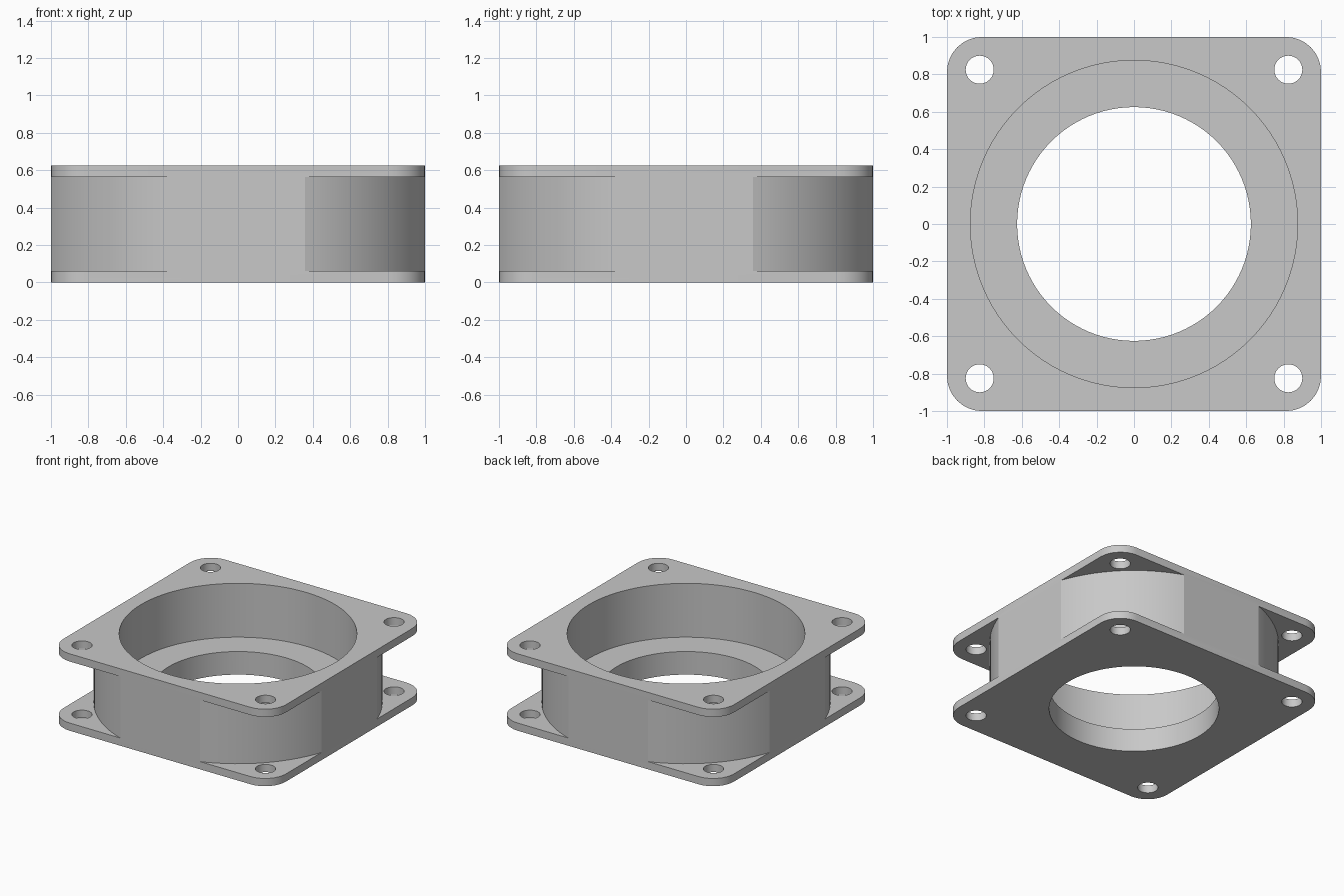
import bpy
import bmesh
from math import cos, sin, pi

if "Cube" in bpy.data.objects:
    bpy.data.objects.remove(bpy.data.objects["Cube"], do_unlink=True)

UNIT = 1 / 16            # design step
HEIGHT = 10 * UNIT
PLATE = UNIT             # flange thickness
CORNER = 3 * UNIT        # flange corner radius
HOLE_POS = 0.825

grey = bpy.data.materials.new("light grey")
grey.use_nodes = True
colour = (0.58, 0.58, 0.58, 1)
grey.diffuse_color = colour
grey.node_tree.nodes["Principled BSDF"].inputs["Base Color"].default_value = colour


def circle(radius, steps, cx=0, cy=0):
    return [(cx + radius * cos(2 * pi * i / steps),
             cy + radius * sin(2 * pi * i / steps)) for i in range(steps)]


def rounded_square(half, radius, steps):
    points = []
    for quarter, (sx, sy) in enumerate([(1, 1), (-1, 1), (-1, -1), (1, -1)]):
        for i in range(steps + 1):
            a = pi / 2 * (quarter + i / steps)
            points.append((sx * (half - radius) + radius * cos(a),
                           sy * (half - radius) + radius * sin(a)))
    return points


def make_object(name, bm):
    bmesh.ops.recalc_face_normals(bm, faces=bm.faces)
    mesh = bpy.data.meshes.new(name)
    bm.to_mesh(mesh)
    bm.free()
    mesh.materials.append(grey)
    obj = bpy.data.objects.new(name, mesh)
    bpy.context.collection.objects.link(obj)
    return obj


def prism(name, outline, z0, z1):
    bm = bmesh.new()
    low = [bm.verts.new((x, y, z0)) for x, y in outline]
    high = [bm.verts.new((x, y, z1)) for x, y in outline]
    bm.faces.new(low)
    bm.faces.new(high)
    for i in range(len(outline)):
        j = (i + 1) % len(outline)
        bm.faces.new((low[i], low[j], high[j], high[i]))
    return make_object(name, bm)


def ring(name, inner, outer, z0, z1, steps):
    bm = bmesh.new()
    loops = [[bm.verts.new((x, y, z)) for x, y in circle(r, steps)]
             for r, z in ((inner, z0), (outer, z0), (outer, z1), (inner, z1))]
    for k in range(4):
        a, b = loops[k], loops[(k + 1) % 4]
        for i in range(steps):
            j = (i + 1) % steps
            bm.faces.new((a[i], a[j], b[j], b[i]))
    return make_object(name, bm)


# Full rounded block
spacer = prism("flanged_spacer", rounded_square(1, CORNER, 8), 0, HEIGHT)

# Cutters: corner recess between flanges, stepped bore, screw holes
cutters = [
    ring("corner_recess_cutter", 17 * UNIT, 2, PLATE, HEIGHT - PLATE, 96),
    prism("wide_bore_cutter", circle(14 * UNIT, 96), 3 * UNIT, 1),
    prism("narrow_bore_cutter", circle(10 * UNIT, 96), -0.5, 1.2),
]
for sx in (-1, 1):
    for sy in (-1, 1):
        cutters.append(prism("screw_hole_cutter",
                             circle(0.075, 32, sx * HOLE_POS, sy * HOLE_POS), -0.4, 1.1))

bpy.context.view_layer.objects.active = spacer
for cutter in cutters:
    cutter.hide_render = True
    mod = spacer.modifiers.new(cutter.name, "BOOLEAN")
    mod.operation = "DIFFERENCE"
    mod.solver = "EXACT"
    mod.object = cutter
    bpy.ops.object.modifier_apply(modifier=mod.name)
    bpy.data.objects.remove(cutter, do_unlink=True)

# Smooth walls with crisp rims
bpy.ops.object.select_all(action="DESELECT")
spacer.select_set(True)
bpy.ops.object.shade_smooth_by_angle(angle=pi / 12)
